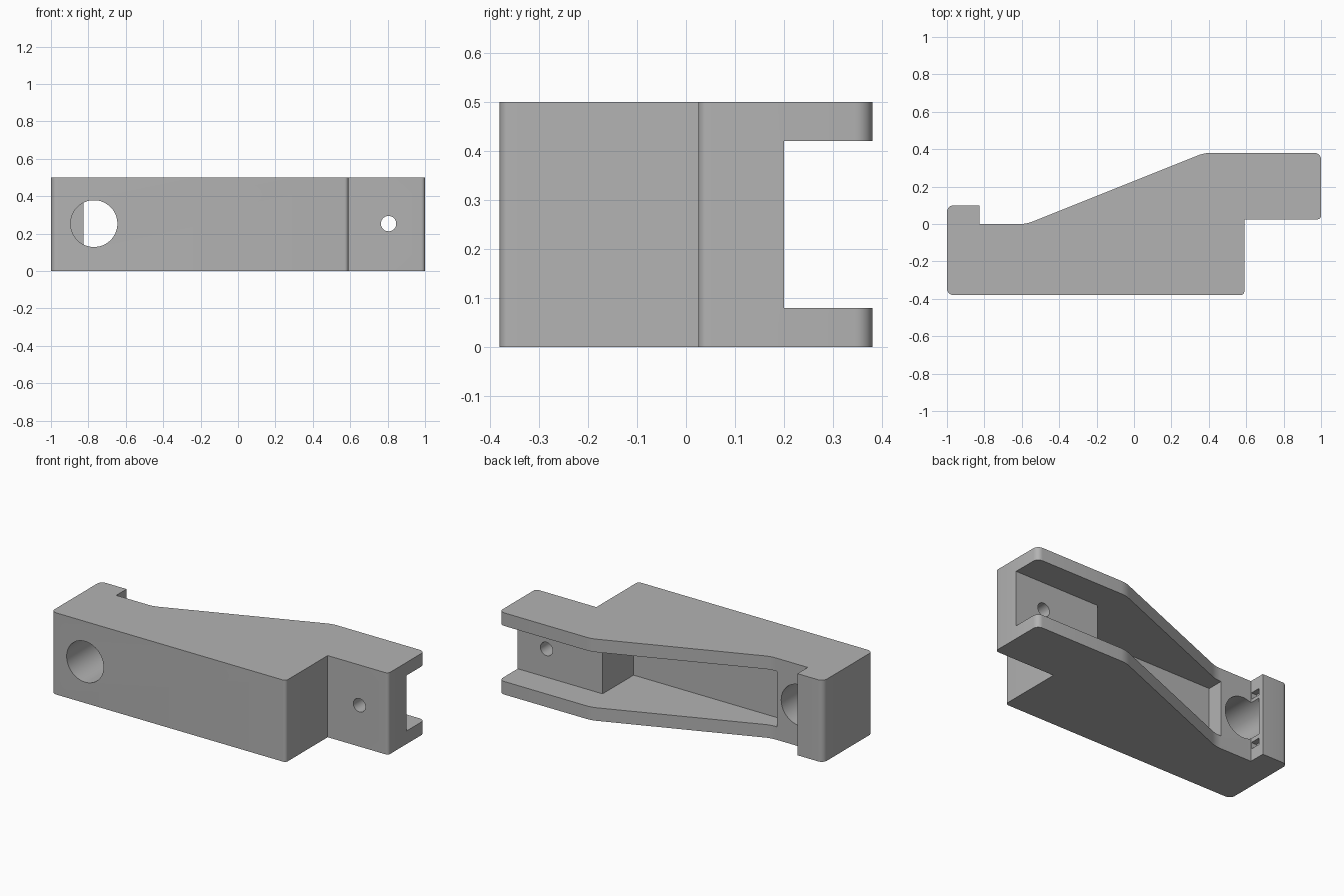
import bpy
import bmesh
import math
from mathutils import Matrix, Vector

cube = bpy.data.objects.get("Cube")
if cube:
    bpy.data.objects.remove(cube, do_unlink=True)

gray = bpy.data.materials.new("plain gray")
gray.use_nodes = True
color = (0.45, 0.45, 0.45, 1)
gray.diffuse_color = color
gray.node_tree.nodes["Principled BSDF"].inputs["Base Color"].default_value = color


def make_object(name, bm):
    bmesh.ops.recalc_face_normals(bm, faces=bm.faces[:])
    mesh = bpy.data.meshes.new(name)
    bm.to_mesh(mesh)
    bm.free()
    mesh.materials.append(gray)
    obj = bpy.data.objects.new(name, mesh)
    bpy.context.collection.objects.link(obj)
    return obj


def fillet(corners, steps=6):
    """Round each (x, y, radius) corner of a closed outline."""
    points = []
    for i, (x, y, radius) in enumerate(corners):
        p = Vector((x, y))
        if radius == 0:
            points.append(p)
            continue
        a = (Vector(corners[i - 1][:2]) - p).normalized()
        b = (Vector(corners[(i + 1) % len(corners)][:2]) - p).normalized()
        half = a.angle(b) / 2
        center = p + (a + b).normalized() * radius / math.sin(half)
        start = p + a * radius / math.tan(half) - center
        end = p + b * radius / math.tan(half) - center
        sweep = start.angle_signed(end)
        for k in range(steps + 1):
            points.append(center + Matrix.Rotation(-sweep * k / steps, 2) @ start)
    return points


def prism(name, points, bottom, top):
    bm = bmesh.new()
    face = bm.faces.new([bm.verts.new((p[0], p[1], bottom)) for p in points])
    new = bmesh.ops.extrude_face_region(bm, geom=[face])["geom"]
    verts = [v for v in new if isinstance(v, bmesh.types.BMVert)]
    bmesh.ops.translate(bm, verts=verts, vec=(0, 0, top - bottom))
    return make_object(name, bm)


def bore(name, x, z, radius, front, back):
    bm = bmesh.new()
    place = Matrix.Translation((x, (front + back) / 2, z)) @ Matrix.Rotation(math.pi / 2, 4, "X")
    bmesh.ops.create_cone(bm, cap_ends=True, segments=64, radius1=radius,
                          radius2=radius, depth=back - front, matrix=place)
    return make_object(name, bm)


def cut(body, cutter):
    cutter.hide_render = True
    mod = body.modifiers.new("cut", "BOOLEAN")
    mod.operation = "DIFFERENCE"
    mod.solver = "EXACT"
    mod.object = cutter
    bpy.context.view_layer.objects.active = body
    bpy.ops.object.modifier_apply(modifier=mod.name)
    bpy.data.objects.remove(cutter, do_unlink=True)


# Main body: stepped, sloped outline with rounded corners
outline = fillet([
    (-1, -0.38, 0.035), (0.59, -0.38, 0.02), (0.59, 0.025, 0),
    (1, 0.025, 0.02), (1, 0.38, 0.035), (0.375, 0.38, 0.18),
    (-0.575, 0, 0.18), (-0.825, 0, 0), (-0.825, 0.1, 0), (-1, 0.1, 0.035)])
body = prism("bracket_body", outline, 0, 0.5)

# Pocket open to the back, shallow behind the end wall
pocket = [(-0.615, -0.1), (0.425, -0.1), (0.425, 0.2),
          (1.1, 0.2), (1.1, 0.5), (-0.615, 0.5)]
cut(body, prism("pocket_cutter", pocket, 0.08, 0.42))

# Large bore stopping inside the lip, and small through hole
cut(body, bore("large_bore_cutter", -0.77, 0.253, 0.125, -0.5, 0.07))
cut(body, bore("small_hole_cutter", 0.805, 0.253, 0.041, -0.1, 0.3))

# Two small slots in the inner side of the lip
slot = [(-0.86, 0.004), (-0.8, 0.004), (-0.8, 0.07), (-0.86, 0.07)]
for z in (0.095, 0.405):
    cut(body, prism("slot_cutter", slot, z - 0.02, z + 0.02))

bpy.ops.object.select_all(action="DESELECT")
body.select_set(True)
bpy.context.view_layer.objects.active = body
bpy.ops.object.shade_smooth_by_angle(angle=math.radians(30))
